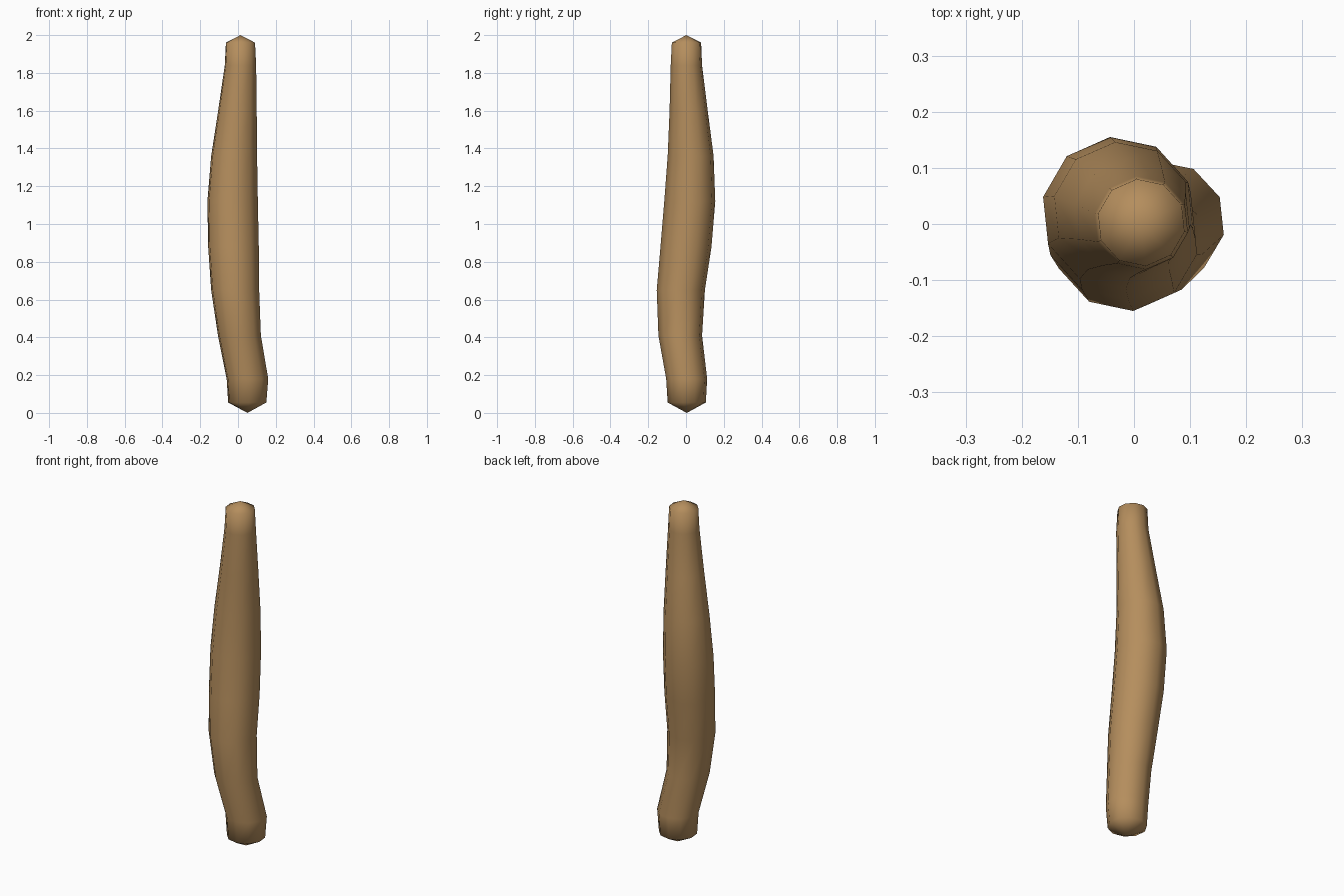
import bpy, bmesh, math

if "Cube" in bpy.data.objects:
    bpy.data.objects.remove(bpy.data.objects["Cube"])

SIDES = 10
PHASE = math.radians(24)

# cross-sections of the stick: height, left x, right x, front y, back y
RINGS = [
    (0.055, -0.052, 0.150, -0.097, 0.105),
    (0.18, -0.060, 0.160, -0.105, 0.112),
    (0.41, -0.106, 0.121, -0.146, 0.085),
    (0.65, -0.142, 0.112, -0.155, 0.100),
    (0.88, -0.158, 0.110, -0.135, 0.135),
    (1.12, -0.162, 0.105, -0.115, 0.155),
    (1.36, -0.142, 0.101, -0.097, 0.146),
    (1.60, -0.105, 0.099, -0.087, 0.115),
    (1.84, -0.070, 0.096, -0.081, 0.085),
    (1.96, -0.064, 0.090, -0.075, 0.080),
]

# extents of a unit decagon at this phase, so rings fit the measured widths
angles = [PHASE + 2 * math.pi * i / SIDES for i in range(SIDES)]
ext_x = max(math.cos(a) for a in angles)
ext_y = max(math.sin(a) for a in angles)

bm = bmesh.new()
loops = []
for z, x0, x1, y0, y1 in RINGS:
    cx, cy = (x0 + x1) / 2, (y0 + y1) / 2
    rx, ry = (x1 - x0) / 2 / ext_x, (y1 - y0) / 2 / ext_y
    loops.append([bm.verts.new((cx + rx * math.cos(a), cy + ry * math.sin(a), z))
                  for a in angles])

# side walls
for lo, hi in zip(loops, loops[1:]):
    for i in range(SIDES):
        j = (i + 1) % SIDES
        bm.faces.new((lo[i], lo[j], hi[j], hi[i]))

# shallow pointed ends
bottom = bm.verts.new((0.05, 0.004, 0.0))
top = bm.verts.new((0.013, 0.002, 2.0))
for i in range(SIDES):
    j = (i + 1) % SIDES
    bm.faces.new((bottom, loops[0][j], loops[0][i]))
    bm.faces.new((top, loops[-1][i], loops[-1][j]))

bmesh.ops.recalc_face_normals(bm, faces=bm.faces)
for f in bm.faces:
    f.smooth = True
mesh = bpy.data.meshes.new("wooden_stick")
bm.to_mesh(mesh)
bm.free()

wood = bpy.data.materials.new("wood")
wood.diffuse_color = (0.46, 0.27, 0.11, 1)
wood.use_nodes = True
wood.node_tree.nodes["Principled BSDF"].inputs["Base Color"].default_value = wood.diffuse_color
mesh.materials.append(wood)
bpy.context.collection.objects.link(bpy.data.objects.new("wooden_stick", mesh))
